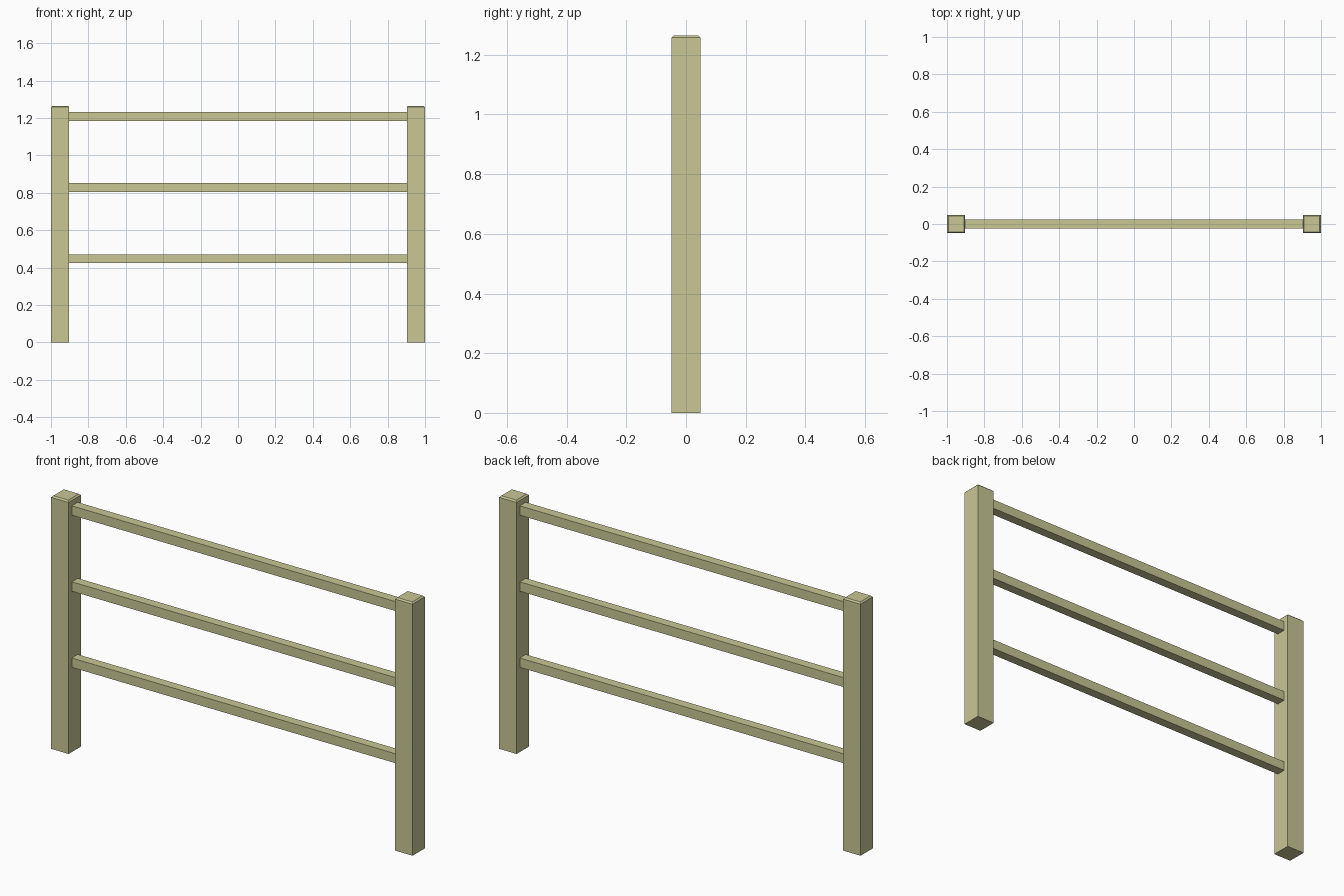
import bpy, bmesh

if "Cube" in bpy.data.objects:
    bpy.data.objects.remove(bpy.data.objects["Cube"])

W, H = 0.097, 1.265      # post width and height
RAIL = 0.047             # rail thickness
INNER = 1.0 - W          # inner face of the posts


def box(name, center, size, mat, chamfer=0.0):
    bm = bmesh.new()
    bmesh.ops.create_cube(bm, size=1.0)
    bmesh.ops.scale(bm, vec=size, verts=bm.verts)
    if chamfer:
        # chamfer only the top rim
        top = [e for e in bm.edges if all(v.co.z > 0 for v in e.verts)]
        bmesh.ops.bevel(bm, geom=top, offset=chamfer, segments=1,
                        affect='EDGES', offset_type='OFFSET')
    me = bpy.data.meshes.new(name)
    bm.to_mesh(me)
    bm.free()
    me.materials.append(mat)
    ob = bpy.data.objects.new(name, me)
    ob.location = center
    bpy.context.collection.objects.link(ob)
    return ob


wood = bpy.data.materials.new("pale_wood")
wood.diffuse_color = (0.58, 0.57, 0.30, 1.0)
wood.use_nodes = True
wood.node_tree.nodes["Principled BSDF"].inputs["Base Color"].default_value = wood.diffuse_color

# posts with chamfered tops
for side, label in ((-1, "left"), (1, "right")):
    box(f"{label}_post", (side * (1 - W / 2), 0, H / 2), (W, W, H), wood, 0.007)

# horizontal rails between the posts
for label, z in (("lower", 0.447), ("middle", 0.828), ("upper", 1.208)):
    box(f"{label}_rail", (0, 0, z), (2 * INNER, RAIL, RAIL), wood)
